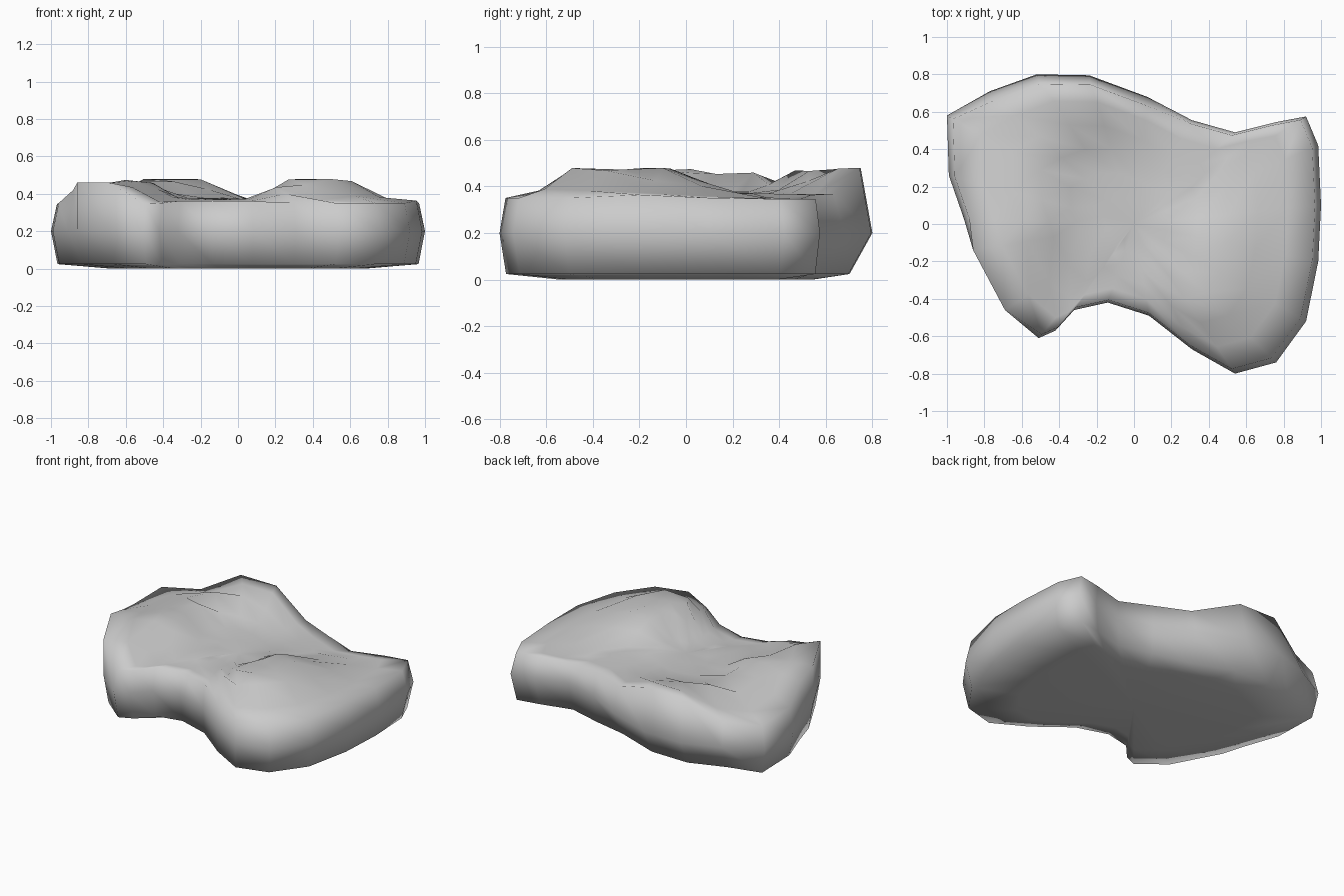
import bpy, bmesh

if "Cube" in bpy.data.objects:
    bpy.data.objects.remove(bpy.data.objects["Cube"])

# Plan outline of the slab, clockwise from the back left corner
OUTLINE = [(-1, .58), (-.77, .71), (-.52, .80), (-.24, .795), (.07, .68), (.31, .555),
           (.54, .49), (.76, .545), (.92, .575), (.985, .42), (1, .1), (.985, -.2),
           (.92, -.52), (.76, -.74), (.54, -.8), (.31, -.67), (.08, -.49), (-.14, -.42),
           (-.32, -.46), (-.42, -.57), (-.51, -.61), (-.69, -.46), (-.86, -.14),
           (-.91, .03), (-.99, .26)]

# Sample heights: right hump and valley, then left hump with its ridge
HEIGHTS = [(.31, -.45, .48), (.54, -.45, .48), (.31, -.15, .48), (.54, -.15, .48),
           (.42, .25, .37), (.54, .45, .34), (.9, .5, .345), (.95, 0, .35),
           (.76, -.15, .37), (.9, -.5, .35), (.54, -.76, .35), (.3, -.64, .35),
           (.76, -.7, .35), (.08, -.45, .36), (.08, -.1, .365), (.08, .3, .365),
           (.07, .63, .368), (-.14, -.39, .36), (-.32, -.43, .36), (-.3, 0, .37),
           (-.3, .27, .375), (-.55, 0, .475), (-.55, .28, .46), (-.25, .74, .48),
           (-.5, .74, .48), (-.45, .5, .47), (-.77, .3, .40), (-.74, .66, .35),
           (-.96, .55, .345), (-.95, .26, .35), (-.9, .03, .42), (-.86, -.14, .46),
           (-.69, -.46, .46), (-.5, -.58, .345), (-.62, -.25, .46), (-.4, -.3, .38)]


def height(x, y):
    total = weight = 0
    for px, py, pz in HEIGHTS:
        w = 1 / (((x - px) ** 2 + (y - py) ** 2) ** 2 + 1e-5)
        total += w * pz
        weight += w
    return min(total / weight, .48)


bm = bmesh.new()


def ring(scale, z=None, back=0, overhang=False):
    verts = []
    for x, y in OUTLINE:
        s = 1 if overhang and x < -.6 and y < 0 else scale
        px, py = x * s, y * s
        if y > .6:
            py -= back
        verts.append(bm.verts.new((px, py, height(px, py) if z is None else z)))
    return verts


# Underside, bulging side wall and undulating top
rings = [ring(.68, 0), ring(.965, .024, .07), ring(1, .2),
         ring(.968, None, .025, True)]
rings += [ring(s) for s in (.82, .66, .5, .34, .17)]
n = len(OUTLINE)
for lower, upper in zip(rings, rings[1:]):
    for i in range(n):
        j = (i + 1) % n
        bm.faces.new((lower[i], lower[j], upper[j], upper[i]))
bottom = bm.verts.new((0, 0, 0))
top = bm.verts.new((0, 0, height(0, 0)))
for i in range(n):
    j = (i + 1) % n
    bm.faces.new((rings[0][j], rings[0][i], bottom))
    bm.faces.new((rings[-1][i], rings[-1][j], top))

bmesh.ops.recalc_face_normals(bm, faces=bm.faces)
for f in bm.faces:
    f.smooth = True

mesh = bpy.data.meshes.new("rock_slab")
bm.to_mesh(mesh)
bm.free()
slab = bpy.data.objects.new("rock_slab", mesh)
bpy.context.collection.objects.link(slab)
